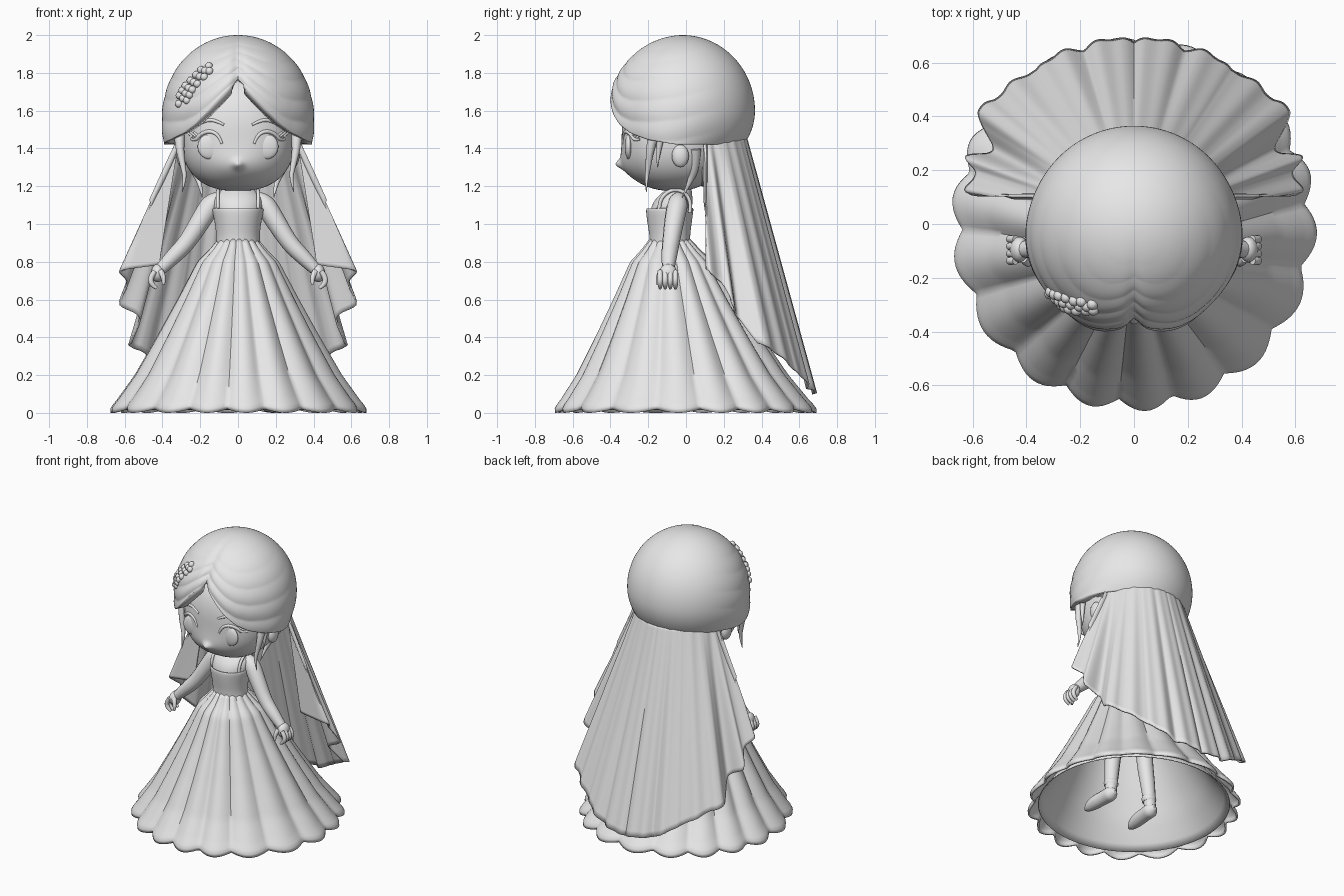
import bpy, bmesh, math
from math import sin, cos, pi, exp, acos
from mathutils import Matrix, Vector

cube = bpy.data.objects.get("Cube")
if cube:
    bpy.data.objects.remove(cube, do_unlink=True)

grey = bpy.data.materials.new("plain_grey")
grey.use_nodes = True
grey.diffuse_color = (0.8, 0.8, 0.8, 1)
grey.node_tree.nodes["Principled BSDF"].inputs["Base Color"].default_value = (0.8, 0.8, 0.8, 1)
SIDES = (("left", 1), ("right", -1))


def finish(name, bm):
    mesh = bpy.data.meshes.new(name)
    bm.to_mesh(mesh)
    bm.free()
    mesh.materials.append(grey)
    ob = bpy.data.objects.new(name, mesh)
    bpy.context.collection.objects.link(ob)
    return ob


def sheet(name, f, nu, nv, wrap=True, thick=0, subsurf=0):
    """Grid surface: u runs counterclockwise, v runs downwards."""
    bm = bmesh.new()
    cols = nu if wrap else nu + 1
    g = [[bm.verts.new(f(i / nu, j / nv)) for j in range(nv + 1)] for i in range(cols)]
    for i in range(nu):
        a, b = g[i], g[(i + 1) % cols]
        for j in range(nv):
            bm.faces.new((a[j], a[j + 1], b[j + 1], b[j]))
    bmesh.ops.remove_doubles(bm, verts=bm.verts, dist=1e-5)
    ob = finish(name, bm)
    if thick:
        ob.modifiers.new("thickness", 'SOLIDIFY').thickness = thick
    if subsurf:
        ob.modifiers.new("smooth", 'SUBSURF').levels = subsurf
        ob.modifiers["smooth"].render_levels = subsurf


def ball(name, centre, radii, n=24):
    bm = bmesh.new()
    m = Matrix.Translation(centre) @ Matrix.Diagonal((*radii, 1))
    bmesh.ops.create_uvsphere(bm, u_segments=n, v_segments=n // 2, radius=1, matrix=m)
    finish(name, bm)


def tube(name, pts, s=1):
    """Tapered round tube through (x, y, z, radius) points, mirrored by s."""
    cu = bpy.data.curves.new(name, 'CURVE')
    cu.dimensions = '3D'
    cu.bevel_depth = 1
    cu.bevel_resolution = 4
    cu.use_fill_caps = True
    sp = cu.splines.new('NURBS')
    sp.points.add(len(pts) - 1)
    for p, (x, y, z, r) in zip(sp.points, pts):
        p.co = (x * s, y, z, 1)
        p.radius = r
    sp.order_u = 3
    sp.use_endpoint_u = True
    sp.resolution_u = 6
    tmp = bpy.data.objects.new(name + "_path", cu)
    bpy.context.collection.objects.link(tmp)
    dg = bpy.context.evaluated_depsgraph_get()
    mesh = bpy.data.meshes.new_from_object(tmp.evaluated_get(dg))
    bpy.data.objects.remove(tmp, do_unlink=True)
    bm = bmesh.new()
    bm.from_mesh(mesh)
    bpy.data.meshes.remove(mesh)
    bmesh.ops.recalc_face_normals(bm, faces=bm.faces)
    finish(name, bm)


def interp(tab, t, ease=False):
    for (a, p), (b, q) in zip(tab, tab[1:]):
        if t <= b:
            k = max(0, t - a) / (b - a)
            return p + (q - p) * (k * k * (3 - 2 * k) if ease else k)
    return tab[-1][1]


# Pleated skirt with a smooth lining, open underneath
SKIRT = [(0, .672), (.03, .672), (.06, .645), (.2, .545), (.4, .43), (.6, .32),
         (.8, .215), (.86, .155), (.92, .105)]


def skirt(u, v):
    z = .92 * (1 - v)
    a = u * 2 * pi
    lobe = abs(sin(9 * a + .9 + .4 * sin(3 * a)))
    r = interp(SKIRT, z) + (lobe - .8) * (.01 + .034 * v)
    z += .02 * (1 - lobe) * v ** 6
    return r * sin(a), -.085 + .085 * v - 1.02 * r * cos(a), z


def lining(u, v):
    z = .88 - .86 * v
    a = u * 2 * pi
    r = interp(SKIRT, z + .02) - .015 - .03 * v
    return r * sin(a), -.085 + .085 * v - r * cos(a), z


sheet("skirt", skirt, 216, 40, thick=.012)
sheet("skirt_lining", lining, 72, 20, thick=.006)


# Torso, neck and bodice as stacked oval rings (z, half width, front y, back y)
def rings(name, rows, thick=0):
    def f(u, v):
        z, w, front, back = rows[round(v * (len(rows) - 1))]
        a = u * 2 * pi
        return w * sin(a), (front + back) / 2 + (front - back) / 2 * cos(a), z
    sheet(name, f, 24, len(rows) - 1, thick=thick, subsurf=2)


rings("torso", [(1.3, .05, -.08, .03), (1.21, .05, -.08, .025), (1.185, .08, -.1, .03),
                (1.15, .13, -.15, .035), (1.08, .133, -.2, .036), (.95, .105, -.18, .01)])
rings("bodice", [(1.085, .136, -.21, .04), (1.07, .138, -.214, .041), (1, .122, -.205, .03),
                 (.93, .115, -.192, .022), (.88, .12, -.195, .022)], thick=.01)

# Arms, hands, straps, legs and shoes
for side, s in SIDES:
    tube(side + "_strap", [(.105, -.14, 1.07, .01), (.108, -.145, 1.12, .01), (.106, -.09, 1.18, .01),
                           (.104, -.02, 1.18, .01), (.1, .03, 1.12, .01), (.1, .02, 1.06, .01)], s)
    tube(side + "_arm", [(.08, -.04, 1.14, .03), (.13, -.04, 1.125, .056), (.19, -.06, 1.03, .054),
                         (.27, -.08, .9, .046), (.35, -.09, .82, .042), (.42, -.095, .75, .03)], s)
    ball(side + "_palm", (.425 * s, -.095, .74), (.036, .048, .048))
    for k in range(4):
        y = -.137 + .027 * k
        tube(f"{side}_finger_{k + 1}", [(.44, y, .75, .014), (.466, y, .715, .015),
                                        (.455, y, .675, .014), (.43, y, .66, .008)], s)
    tube(side + "_thumb", [(.41, -.13, .75, .016), (.39, -.15, .72, .015), (.395, -.15, .68, .008)], s)
    tube(side + "_leg", [(.1, -.05, .75, .06), (.13, -.05, .4, .055), (.155, -.04, .2, .047),
                         (.165, -.035, .06, .037)], s)
    tube(side + "_sock_cuff", [(.157, -.04, .15, .042), (.159, -.04, .13, .054), (.16, -.04, .11, .042)], s)
    tube(side + "_shoe", [(.165, .01, .045, .01), (.166, -.01, .05, .05), (.17, -.09, .048, .046),
                          (.178, -.18, .045, .046), (.182, -.25, .03, .028), (.183, -.27, .025, .006)], s)

# Head as a slightly squared ellipsoid with a soft muzzle and small nose
P, HY, HZ, DEPTH = 2.4, -.065, 1.46, .275


def bulge(x, z):
    nose = .03 * exp(-((z - 1.315) / .024) ** 2 - (x / .028) ** 2)
    return nose + .028 * exp(-((z - 1.3) / .08) ** 2 - (x / .14) ** 2)


def head(u, v):
    a, t = u * 2 * pi, v * pi
    d = Vector((sin(t) * sin(a), -sin(t) * cos(a), cos(t)))
    d /= sum(abs(c) ** P for c in d) ** (1 / P)
    x, z = d.x * .3, HZ + d.z * (.34 if d.z > 0 else .285)
    return x, HY + d.y * DEPTH - bulge(x, z) * max(0, min(1, -2 * d.y)), z


def face_y(x, z):
    h = abs(z - HZ) / (.34 if z > HZ else .285)
    return HY - DEPTH * max(0, 1 - abs(x / .3) ** P - h ** P) ** (1 / P) - bulge(x, z)


sheet("head", head, 160, 100)


def face_line(name, pts, r, s):
    n = len(pts) - 1
    tube(name, [(x, face_y(x, z), z, r * (.4 + .6 * sin(pi * (i + .5) / (n + 1))))
                for i, (x, z) in enumerate(pts)], s)


# Face details, ears and loose locks
for side, s in SIDES:
    ball(side + "_eye", (.15 * s, face_y(.15, 1.41) + .012, 1.41), (.064, .02, .067))
    face_line(side + "_upper_lash", [(.085, 1.425), (.1, 1.47), (.15, 1.495), (.2, 1.475),
                                     (.225, 1.44), (.25, 1.45)], .011, s)
    face_line(side + "_brow", [(.075, 1.525), (.12, 1.55), (.17, 1.55), (.22, 1.52)], .01, s)
    for k in range(3):
        x = .205 + .018 * k
        face_line(f"{side}_lash_tip_{k + 1}", [(x, 1.46), (x + .012, 1.475), (x + .03, 1.487)], .007, s)
    ball(side + "_ear", (.295 * s, -.03, 1.36), (.03, .045, .06))
    tube(side + "_front_lock", [(.31, -.17, 1.48, .03), (.31, -.19, 1.4, .022), (.29, -.2, 1.3, .014),
                                (.28, -.21, 1.24, .01), (.295, -.21, 1.17, .002)], s)
    tube(side + "_thin_lock", [(.32, -.13, 1.47, .02), (.31, -.15, 1.38, .014), (.305, -.15, 1.3, .002)], s)
    tube(side + "_nape_lock", [(.27, .05, 1.4, .03), (.24, .05, 1.3, .024), (.2, .02, 1.22, .014),
                               (.19, -.02, 1.14, .002)], s)

# Swept hair with a centre parting and strands following its edge
EDGE = [(0, 1.77), (.2, 1.69), (.42, 1.59), (.6, 1.525), (.8, 1.48), (1.1, 1.445), (1.5, 1.42), (pi, 1.42)]


def hair(u, v):
    phi = u * 2 * pi
    a = min(phi, 2 * pi - phi)
    t = v * acos((interp(EDGE, a) - 1.6) / .4)
    r = sin(t)
    if t > pi / 2:
        r = 1 - (1 - r) * (1 - .4 * cos(a))
    front = max(0, cos(a * .72))
    part = .06 * exp(-(r * sin(a) / .07) ** 2) * max(0, cos(a)) * r
    k = 1 - part + .024 * abs(sin(v * 22 + 2.5 * a)) * front * v
    k += .025 * exp(-((a - .45) / .3) ** 2) * v ** 2 + .12 * exp(-((a - 1.4) / .5) ** 2) * v ** 6
    return k * .39 * r * sin(phi), -.02 - k * .385 * r * cos(phi), 1.6 + .4 * cos(t) * (1 - .3 * part)


sheet("hair", hair, 160, 96, thick=.055)
ball("hair_underside", (0, .04, 1.5), (.335, .27, .12), 32)
ball("hair_bun", (0, .13, 1.34), (.25, .13, .15), 32)

# Flower cluster set on the hair
for i in range(8):
    for j in (-1, 0, 1):
        if i in (0, 7) and j:
            continue
        phi = 2 * pi - (.5 + .06 * i + .08 * j + .02 * sin(5 * i))
        v = .565 + .03 * i - .03 * j
        ball(f"flower_bead_{i}_{j + 1}", hair(phi / (2 * pi), v), (.021, .021, .021), 12)

# Long veil falling from under the hair, folded in tiers at the front edges
VEIL_R = [(0, .68), (.7, .68), (.95, .71), (1.09, .59), (1.2, .67), (1.27, .61), (1.39, .64), (1.5, .42)]
VEIL_Z = [(0, .1), (.3, .13), (.6, .24), (.85, .33), (1, .37), (1.09, .5), (1.2, .57),
          (1.27, .69), (1.39, .75), (1.5, .79)]


def veil(u, v):
    phi = (u * 2 - 1) * 1.5
    a = abs(phi)
    pleat = abs(sin(11 * a)) - .6 + .3 * sin(37 * a)
    r = .31 + (interp(VEIL_R, a, True) - .31) * v + pleat * (.003 + .017 * v)
    z = 1.47 + (interp(VEIL_Z, a) - 1.47) * v
    return -r * sin(phi), max(.1 + .02 * (a - 1.3), .01 + r * cos(phi)), z


sheet("veil", veil, 240, 36, wrap=False, thick=.01)

# Smooth shading with sharp creases kept
bpy.ops.object.select_all(action='DESELECT')
for ob in bpy.context.collection.objects:
    if ob.type == 'MESH':
        ob.select_set(True)
        bpy.context.view_layer.objects.active = ob
bpy.ops.object.shade_smooth_by_angle(angle=math.radians(50))
